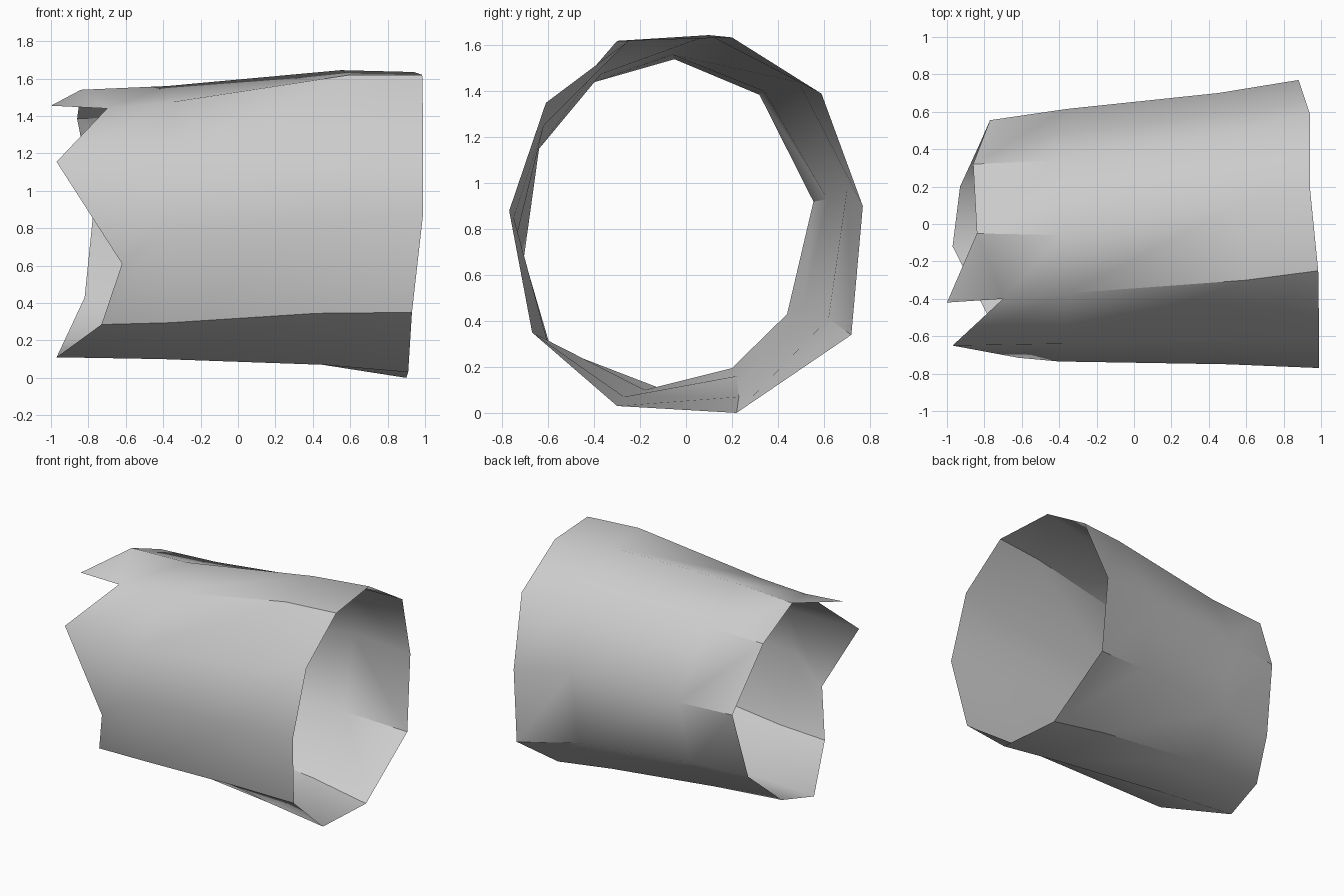
import bpy, bmesh, math

cube = bpy.data.objects.get("Cube")
if cube:
    bpy.data.objects.remove(cube, do_unlink=True)

grey = bpy.data.materials.new("plain grey")
grey.use_nodes = True
colour = (0.6, 0.6, 0.6, 1)
grey.diffuse_color = colour
grey.node_tree.nodes["Principled BSDF"].inputs["Base Color"].default_value = colour

# Lengthwise ridges of the hollow tube: broken end, two bends, open end
ridges = [
    [(-.84, -.05, 1.54), (-.38, -.06, 1.56), (.55, .10, 1.645), (.94, .20, 1.635)],
    [(-.86, .32, 1.385), (-.42, .34, 1.40), (.55, .49, 1.44), (.94, .59, 1.39)],
    [(-.77, .555, .92), (-.36, .615, .93), (.45, .70, .965), (.88, .77, .90)],
    [(-.82, .44, .43), (-.40, .51, .45), (.45, .62, .41), (.89, .72, .34)],
    [(-.93, .20, .195), (-.40, .22, .16), (.45, .23, .07), (.90, .22, 0)],
    [(-.97, -.12, .11), (-.40, -.18, .10), (.45, -.27, .07), (.91, -.30, .03)],
    [(-.73, -.59, .285), (-.36, -.60, .295), (.42, -.66, .345), (.93, -.67, .35)],
    [(-.62, -.715, .61), (-.40, -.735, .78), (.50, -.75, .85), (.99, -.77, .88)],
    [(-.97, -.65, 1.155), (-.37, -.64, 1.15), (.55, -.62, 1.25), (.99, -.61, 1.35)],
    [(-.70, -.40, 1.44), (-.35, -.37, 1.475), (.60, -.30, 1.62), (.985, -.25, 1.62)],
]

# Tube wall, one panel between each pair of neighbouring ridges
bm = bmesh.new()
rows = [[bm.verts.new(p) for p in ridge] for ridge in ridges]
for i, row in enumerate(rows):
    nxt = rows[(i + 1) % len(rows)]
    for k in range(len(row) - 1):
        bm.faces.new((row[k], row[k + 1], nxt[k + 1], nxt[k]))

# Splinter sticking out at the top of the broken end
tip = bm.verts.new((-1, -.42, 1.455))
bm.faces.new((tip, rows[-1][0], rows[0][0]))

bmesh.ops.recalc_face_normals(bm, faces=bm.faces[:])
# Make the wall face away from the tube's axis
outward = sum(f.normal.y * f.calc_center_median().y for f in bm.faces)
if outward < 0:
    bmesh.ops.reverse_faces(bm, faces=bm.faces[:])

mesh = bpy.data.meshes.new("hollow_tube")
bm.to_mesh(mesh)
bm.free()
mesh.materials.append(grey)
tube = bpy.data.objects.new("hollow_tube", mesh)
bpy.context.collection.objects.link(tube)
bpy.context.view_layer.objects.active = tube
tube.select_set(True)
bpy.ops.object.shade_smooth_by_angle(angle=math.radians(38))
